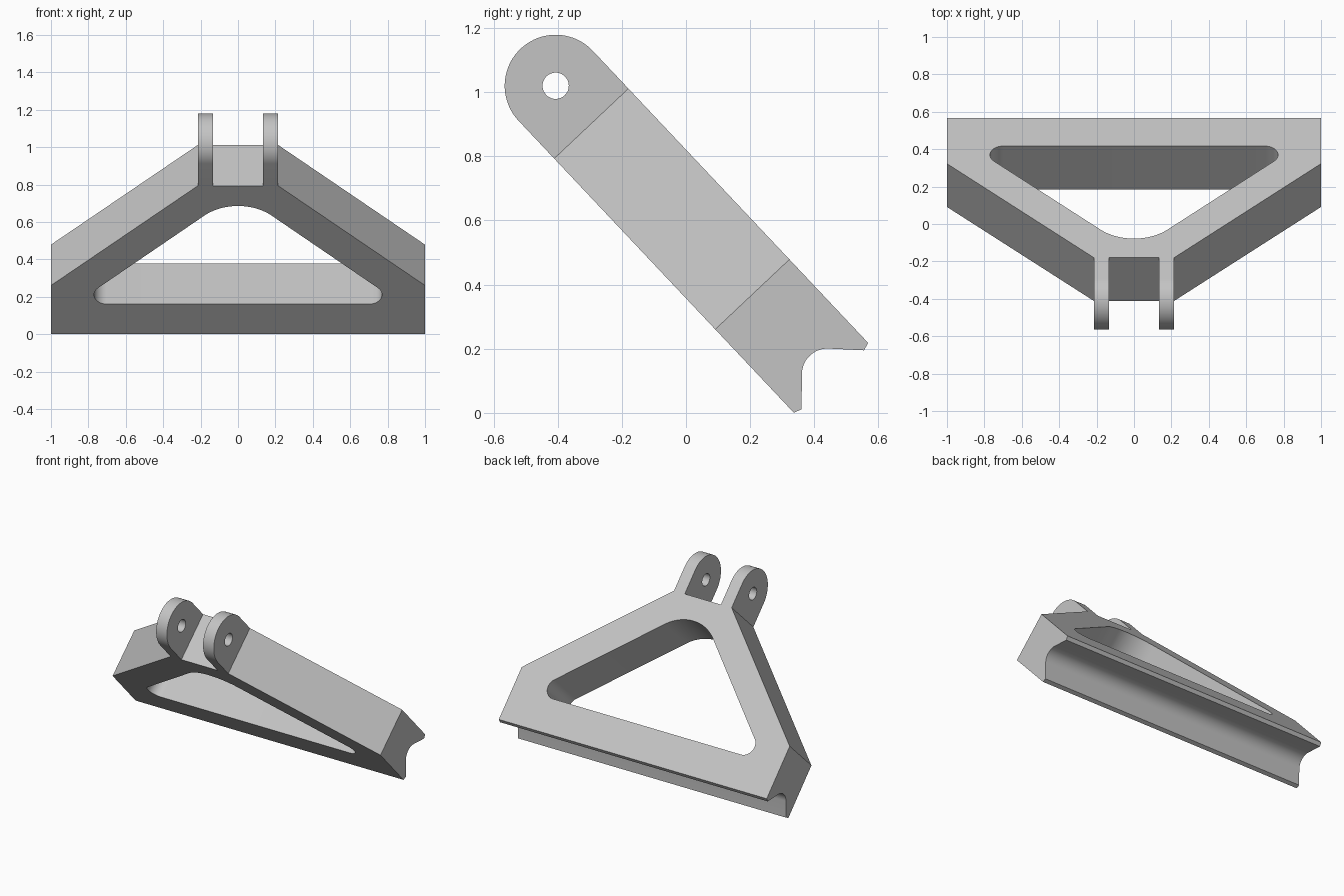
import bpy, bmesh
from math import sin, cos, radians
from mathutils import Vector

if "Cube" in bpy.data.objects:
    bpy.data.objects.remove(bpy.data.objects["Cube"], do_unlink=True)

# Tilted frame: ALONG climbs the bracket, ACROSS goes through its thickness
SIDE = Vector((1, 0, 0))
ALONG = Vector((0, -0.686, 0.7276))
ACROSS = Vector((0, 0.7276, 0.686))
UNDER, UPPER = 0.245, 0.563
MID = (UNDER + UPPER) / 2
HALF = (UPPER - UNDER) / 2
FOOT, SHOULDER, PIN = -0.2305, 0.859, 1.021

grey = bpy.data.materials.new("satin grey")
grey.use_nodes = True
grey.diffuse_color = (0.55, 0.55, 0.55, 1)
grey.node_tree.nodes["Principled BSDF"].inputs["Base Color"].default_value = (0.55, 0.55, 0.55, 1)


def arc(cx, cy, r, start, end, steps):
    angles = [radians(start + (end - start) * i / steps) for i in range(steps + 1)]
    return [(cx + r * cos(a), cy + r * sin(a)) for a in angles]


def prism(name, outline, horizontal, normal, low, high):
    """Extrude a closed outline (horizontal, ALONG) between two distances on normal."""
    bm = bmesh.new()
    face = bm.faces.new([bm.verts.new(horizontal * a + ALONG * b + normal * low)
                         for a, b in outline])
    new = bmesh.ops.extrude_face_region(bm, geom=[face])["geom"]
    bmesh.ops.translate(bm, vec=normal * (high - low),
                        verts=[v for v in new if isinstance(v, bmesh.types.BMVert)])
    bmesh.ops.recalc_face_normals(bm, faces=bm.faces)
    mesh = bpy.data.meshes.new(name)
    bm.to_mesh(mesh)
    bm.free()
    mesh.materials.append(grey)
    obj = bpy.data.objects.new(name, mesh)
    bpy.context.collection.objects.link(obj)
    return obj


def mirrored(half):
    return half + [(-a, b) for a, b in reversed(half)]


# Side profile: round lug end, straight arm, lipped foot with a rounded groove
lip = 0.025
profile = (arc(MID, PIN, HALF, 0, 180, 40)
           + [(UNDER, FOOT), (UNDER + lip, -0.239)]
           + arc(MID, -0.215, 0.08, 135, 45, 16)
           + [(UPPER - lip, -0.239), (UPPER, FOOT)])
bracket = prism("bracket_frame", profile, ACROSS, SIDE, -1, 1)

# Plan outline: wide foot, tapering sides, and a fork of two lugs
plan = mirrored([(1.2, -0.5), (1.2, 0.127 - 0.2 * 0.732 / 0.785),
                 (0.215, SHOULDER), (0.215, 1.4),
                 (0.135, 1.4), (0.135, SHOULDER)])
plan_cutter = prism("plan_cutter", plan, SIDE, ACROSS, 0, 0.8)

# Rounded triangular window and pin hole
window = mirrored(arc(0.702, 0.058, 0.068, -90, 47, 14)
                  + arc(0, 0.447, 0.264, 47, 89, 14))
window_cutter = prism("window_cutter", window, SIDE, ACROSS, 0, 0.8)
pin_cutter = prism("pin_hole_cutter", arc(MID, PIN, 0.041, 0, 350, 35),
                   ACROSS, SIDE, -0.5, 0.5)

bpy.ops.object.select_all(action="DESELECT")
bpy.context.view_layer.objects.active = bracket
bracket.select_set(True)
for cutter, operation in ((plan_cutter, "INTERSECT"),
                          (window_cutter, "DIFFERENCE"),
                          (pin_cutter, "DIFFERENCE")):
    cutter.hide_render = True
    mod = bracket.modifiers.new(cutter.name, "BOOLEAN")
    mod.object, mod.operation, mod.solver = cutter, operation, "EXACT"
    bpy.ops.object.modifier_apply(modifier=mod.name)
    bpy.data.objects.remove(cutter, do_unlink=True)

# Soft curves, crisp edges
bpy.ops.object.shade_smooth_by_angle(angle=radians(25))
